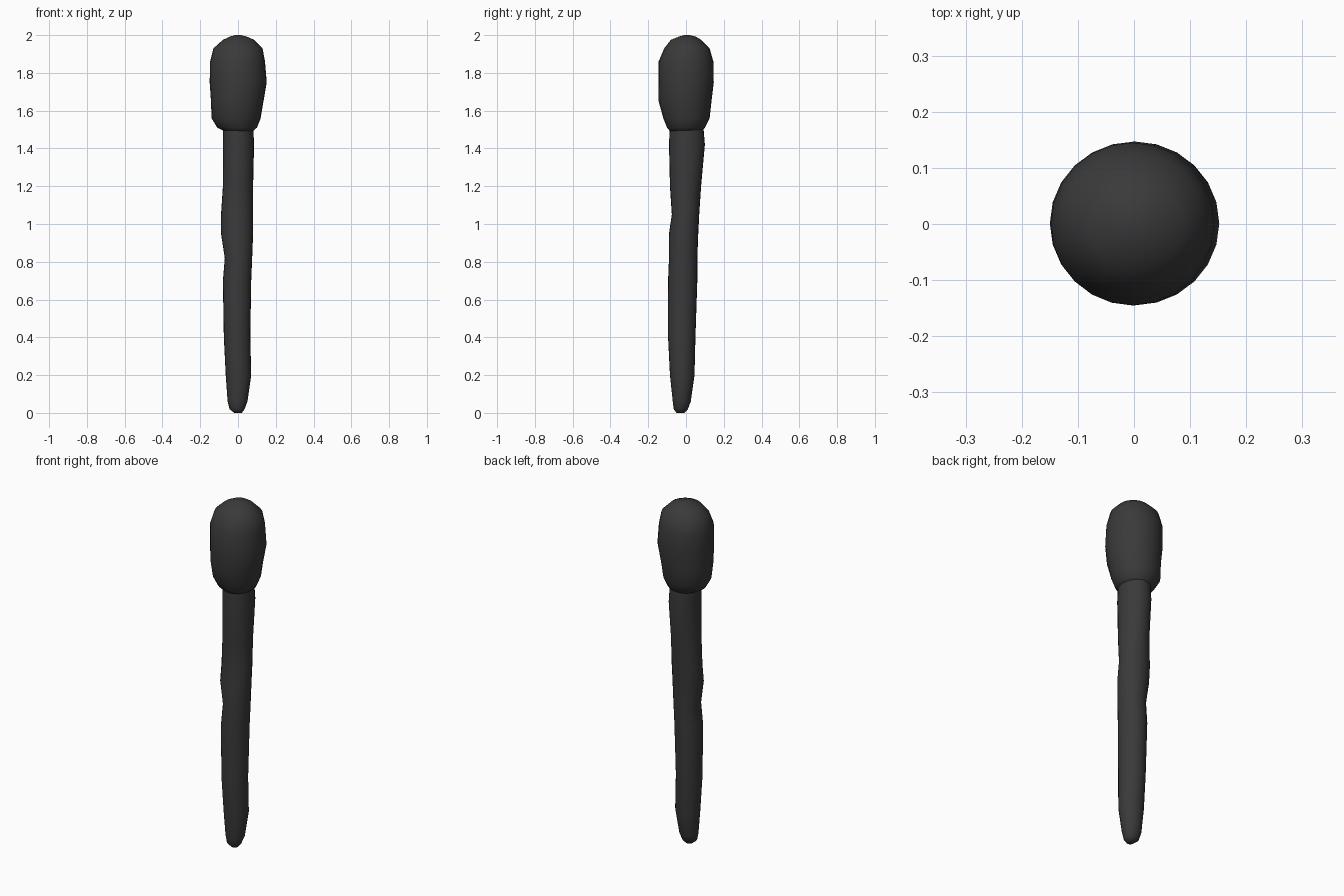
import bpy
import bmesh
import math

SIDES = 24

default_cube = bpy.data.objects.get("Cube")
if default_cube:
    bpy.data.objects.remove(default_cube, do_unlink=True)


def make_material(name, colour):
    material = bpy.data.materials.new(name)
    material.use_nodes = True
    material.diffuse_color = colour
    shader = material.node_tree.nodes["Principled BSDF"]
    shader.inputs["Base Color"].default_value = colour
    shader.inputs["Roughness"].default_value = 0.8
    return material


def add_ring(bm, section):
    """One oval ring from its height and its left, right, front and back limits."""
    z, x_min, x_max, y_min, y_max = section
    centre_x, centre_y = (x_min + x_max) / 2, (y_min + y_max) / 2
    radius_x, radius_y = (x_max - x_min) / 2, (y_max - y_min) / 2
    ring = []
    for step in range(SIDES):
        angle = math.tau * step / SIDES
        x = centre_x + radius_x * math.cos(angle)
        y = centre_y + radius_y * math.sin(angle)
        ring.append(bm.verts.new((x, y, z)))
    return ring


def loft(name, sections, material):
    """Skin a closed, smooth-shaded body through a stack of uneven oval rings."""
    bm = bmesh.new()
    rings = [add_ring(bm, section) for section in sections]
    for lower, upper in zip(rings, rings[1:]):
        for i in range(SIDES):
            j = (i + 1) % SIDES
            bm.faces.new((lower[i], lower[j], upper[j], upper[i]))
    bm.faces.new(list(reversed(rings[0])))
    bm.faces.new(rings[-1])
    bmesh.ops.recalc_face_normals(bm, faces=bm.faces)
    mesh = bpy.data.meshes.new(name)
    bm.to_mesh(mesh)
    bm.free()
    mesh.materials.append(material)
    part = bpy.data.objects.new(name, mesh)
    bpy.context.collection.objects.link(part)
    bpy.ops.object.select_all(action="DESELECT")
    part.select_set(True)
    bpy.context.view_layer.objects.active = part
    bpy.ops.object.shade_smooth_by_angle(angle=math.radians(60))
    return part


charcoal = make_material("charcoal", (0.042, 0.042, 0.042, 1))

# Wavering shaft, tapered to a blunt foot: z, x min, x max, y min, y max
shaft_sections = [
    (0, -.02, .02, -.05, -.01),
    (.02, -.045, .035, -.065, .01),
    (.06, -.055, .05, -.07, .025),
    (.2, -.065, .07, -.085, .045),
    (.4, -.075, .065, -.095, .05),
    (.7, -.08, .07, -.095, .06),
    (.82, -.07, .075, -.09, .06),
    (.95, -.09, .08, -.09, .065),
    (1.05, -.09, .08, -.075, .07),
    (1.2, -.08, .08, -.085, .08),
    (1.42, -.08, .085, -.09, .1),
    (1.54, -.08, .08, -.085, .09),
]
loft("shaft", shaft_sections, charcoal)

# Rounded, slightly lumpy head
head_sections = [
    (1.485, -.06, .07, -.08, .08),
    (1.51, -.11, .1, -.1, .1),
    (1.56, -.14, .12, -.12, .125),
    (1.65, -.143, .135, -.145, .135),
    (1.75, -.15, .152, -.145, .147),
    (1.86, -.148, .143, -.145, .145),
    (1.93, -.13, .13, -.115, .125),
    (1.975, -.08, .085, -.08, .08),
    (1.993, -.04, .045, -.035, .05),
    (2, -.015, .015, -.01, .02),
]
loft("head", head_sections, charcoal)
